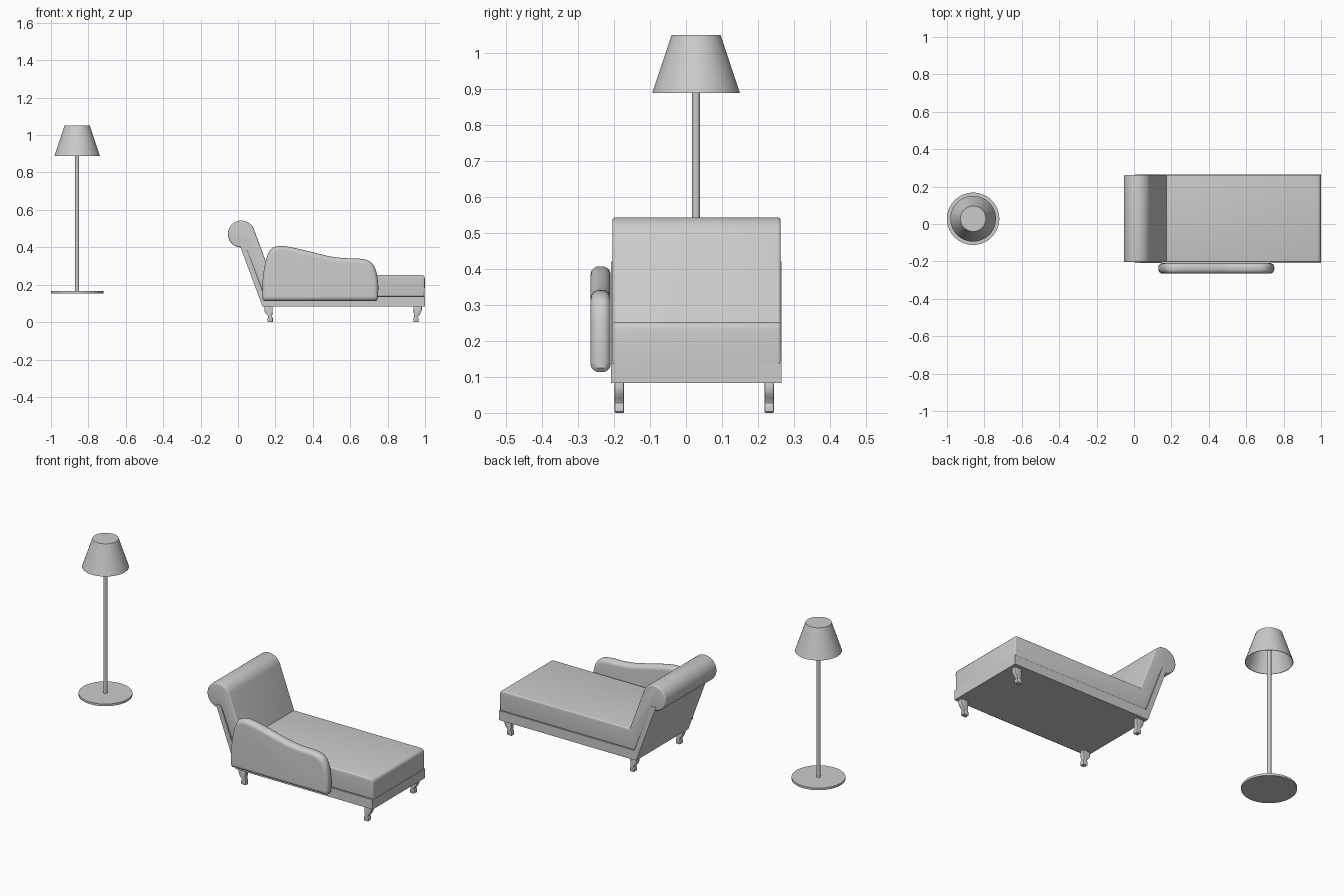
import bpy, bmesh, math
from mathutils import Vector

if "Cube" in bpy.data.objects:
    bpy.data.objects.remove(bpy.data.objects["Cube"])


def finish(name, bm):
    bmesh.ops.remove_doubles(bm, verts=bm.verts, dist=1e-5)
    bmesh.ops.recalc_face_normals(bm, faces=bm.faces)
    mesh = bpy.data.meshes.new(name)
    bm.to_mesh(mesh)
    bm.free()
    obj = bpy.data.objects.new(name, mesh)
    bpy.context.collection.objects.link(obj)
    bpy.ops.object.select_all(action='DESELECT')
    obj.select_set(True)
    bpy.context.view_layer.objects.active = obj
    bpy.ops.object.shade_smooth_by_angle(angle=math.radians(35))
    return obj


def inset(pts, d):
    """Move a counter-clockwise outline inward by d with mitred corners."""
    out = []
    for i, p in enumerate(pts):
        a = (p - pts[i - 1]).normalized()
        b = (pts[(i + 1) % len(pts)] - p).normalized()
        n1, n2 = Vector((-a.y, a.x)), Vector((-b.y, b.x))
        out.append(p + (n1 + n2) * (d / max(1 + n1.dot(n2), 0.3)))
    return out


def slab(name, outline, y0, y1, r=0.0, steps=5):
    """Extrude an x-z outline along y, rounding both rims by radius r."""
    pts = [Vector(p) for p in outline]
    if r:
        angles = [math.pi / 2 * k / steps for k in range(steps + 1)]
        low = [(y0 + r * (1 - math.sin(a)), r * (1 - math.cos(a))) for a in reversed(angles)]
        layers = low + [(y0 + y1 - y, d) for y, d in reversed(low)]
    else:
        layers = [(y0, 0), (y1, 0)]
    bm = bmesh.new()
    rings = [[bm.verts.new((q.x, y, q.y)) for q in inset(pts, d)] for y, d in layers]
    for A, B in zip(rings, rings[1:]):
        for i in range(len(A)):
            bm.faces.new((A[i - 1], A[i], B[i], B[i - 1]))
    bm.faces.new(rings[0])
    bm.faces.new(rings[-1][::-1])
    return finish(name, bm)


def lathe(name, profile, cx, cy, sides=48):
    bm = bmesh.new()
    vs = [bm.verts.new((r, 0, z)) for r, z in profile]
    es = [bm.edges.new(e) for e in zip(vs, vs[1:])]
    bmesh.ops.spin(bm, geom=vs + es, cent=(0, 0, 0), axis=(0, 0, 1),
                   angle=math.tau, steps=sides)
    bmesh.ops.translate(bm, verts=bm.verts, vec=(cx, cy, 0))
    return finish(name, bm)


def smooth_path(pts, n=5):
    """Catmull-Rom curve through the points."""
    P = [Vector(p) for p in pts]
    P = [2 * P[0] - P[1]] + P + [2 * P[-1] - P[-2]]
    out = []
    for a, b, c, d in zip(P, P[1:], P[2:], P[3:]):
        for k in range(n):
            t = k / n
            out.append(0.5 * (2 * b + (c - a) * t + (2 * a - 5 * b + 4 * c - d) * t * t
                              + (3 * b - a - 3 * c + d) * t ** 3))
    return out + [P[-2]]


# Couch frame: base board with a slanted back board
slab("couch_frame", [(.131, .083), (1.0, .083), (1.0, .137), (.142, .137),
                     (.036, .42), (.006, .42)], -.208, .265)

# Upholstery: seat, leaning back and rolled top in one profile
roll = [(.018 + .072 * math.cos(math.radians(a)), .471 + .072 * math.sin(math.radians(a)))
        for a in [19.7 + (285 - 19.7) * k / 32 for k in range(33)]]
cushion = [(.142, .137), (.998, .137), (.999, .232), (.997, .242), (.991, .249),
           (.98, .253), (.175, .253)] + roll + [(.045, .388)]
slab("couch_upholstery", cushion, -.204, .263, r=.008, steps=4)

# Side arm with a wavy top
top = smooth_path([(.749, .125), (.749, .21), (.735, .284), (.703, .325), (.65, .339),
                   (.57, .342), (.489, .352), (.382, .378), (.275, .402), (.217, .406),
                   (.174, .388), (.147, .323), (.132, .225), (.13, .125)])
slab("side_arm", [(.14, .113), (.739, .113)] + top, -.265, -.209, r=.024, steps=7)

# Curved legs, rear ones mirrored
leg = [(.937, 0), (.962, 0), (.966, .004), (.966, .02), (.962, .028), (.964, .034)] + \
    smooth_path([(.972, .042), (.98, .056), (.983, .07), (.982, .084)], 3) + \
    [(.938, .084), (.94, .04), (.942, .03), (.937, .02)]
rear = [(1.1235 - x, z) for x, z in reversed(leg)]
for side, y in (("right", -.198), ("left", .218)):
    slab("front_leg_" + side, leg, y, y + .026, r=.003, steps=2)
    slab("rear_leg_" + side, rear, y, y + .026, r=.003, steps=2)

# Floor lamp
LX, LY = -.86, .028
lathe("lamp_base", [(0, .153), (.14, .153), (.14, .165), (0, .165)], LX, LY, 64)
lathe("lamp_pole", [(0, .16), (.011, .16), (.011, 1.047), (0, 1.047)], LX, LY, 24)
lathe("lamp_shade", [(0, 1.05), (.068, 1.05), (.122, .888), (.119, .888),
                     (.066, 1.046), (0, 1.046)], LX, LY, 64)
